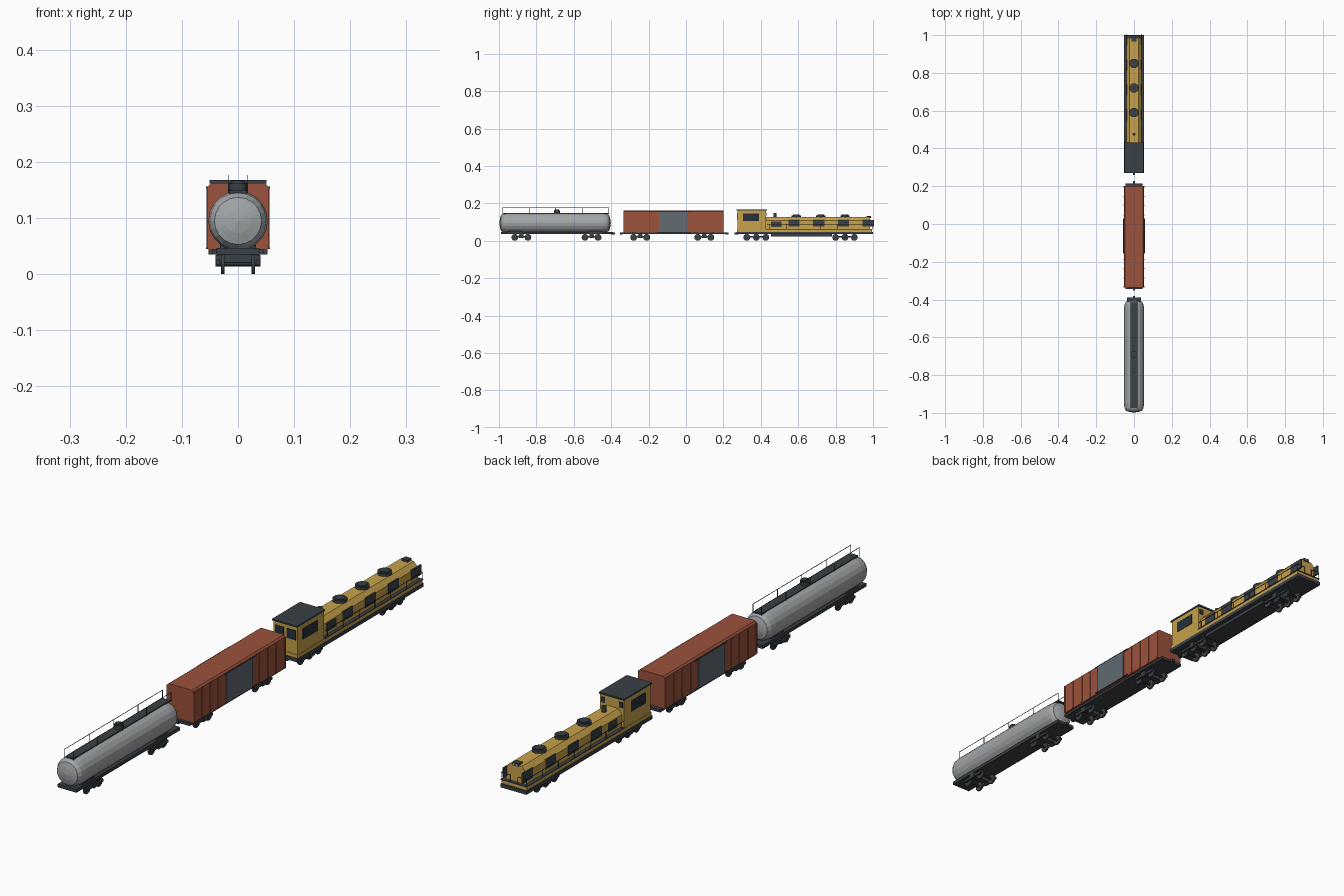
import bpy, bmesh, math
from mathutils import Matrix

if "Cube" in bpy.data.objects:
    bpy.data.objects.remove(bpy.data.objects["Cube"])


def mat(name, *rgb):
    m = bpy.data.materials.new(name)
    m.diffuse_color = (*rgb, 1)
    m.use_nodes = True
    m.node_tree.nodes["Principled BSDF"].inputs["Base Color"].default_value = m.diffuse_color
    return m


YELLOW = mat("yellow_paint", 0.58, 0.36, 0.07)
RED = mat("red_paint", 0.33, 0.085, 0.045)
DARK = mat("dark_metal", 0.042, 0.052, 0.062)
STEEL = mat("tank_steel", 0.36, 0.38, 0.39)
DOOR = mat("door_grey", 0.12, 0.145, 0.168)
GLASS = mat("dark_glass", 0.02, 0.03, 0.045)


def finish(name, bm, material):
    bmesh.ops.recalc_face_normals(bm, faces=bm.faces)
    me = bpy.data.meshes.new(name)
    bm.to_mesh(me)
    bm.free()
    me.materials.append(material)
    ob = bpy.data.objects.new(name, me)
    bpy.context.collection.objects.link(ob)
    return ob


def box(name, x, y, z, material):
    """Box from (min, max) pairs."""
    bm = bmesh.new()
    bmesh.ops.create_cube(bm, size=1)
    for v in bm.verts:
        v.co = [(r[0] + r[1]) / 2 + c * (r[1] - r[0]) for c, r in zip(v.co, (x, y, z))]
    return finish(name, bm, material)


def sides(name, x, y, z, material):
    """Same box on both sides of the train."""
    for s, label in ((1, "right"), (-1, "left")):
        box(f"{name}_{label}", sorted((s * x[0], s * x[1])), y, z, material)


def cyl(name, loc, r, depth, material, axis="Z", n=16):
    bm = bmesh.new()
    rot = {"Z": Matrix(), "X": Matrix.Rotation(math.pi / 2, 4, "Y"),
           "Y": Matrix.Rotation(math.pi / 2, 4, "X")}[axis]
    bmesh.ops.create_cone(bm, cap_ends=True, segments=n, radius1=r, radius2=r,
                          depth=depth, matrix=Matrix.Translation(loc) @ rot)
    return finish(name, bm, material)


def extrude_y(name, pts, y0, y1, material):
    """Closed half profile (x >= 0, bottom to top), mirrored and extruded along y."""
    pts = pts + [(-x, z) for x, z in reversed(pts)]
    bm = bmesh.new()
    f = bm.faces.new([bm.verts.new((x, y0, z)) for x, z in pts])
    g = bmesh.ops.extrude_face_region(bm, geom=[f])
    for v in g["geom"]:
        if isinstance(v, bmesh.types.BMVert):
            v.co.y = y1
    return finish(name, bm, material)


def bogie(name, axles):
    """Wheelsets, side frames and bolster."""
    mid = sum(axles) / len(axles)
    for i, y in enumerate(axles):
        for s in (-1, 1):
            cyl(f"{name}_wheel_{i}_{s}", (s * 0.027, y, 0.018), 0.018, 0.006, DARK, "X")
        cyl(f"{name}_axle_{i}", (0, y, 0.018), 0.004, 0.076, DARK, "X", 8)
    sides(f"{name}_frame", (0.032, 0.038), (axles[0] - 0.012, axles[-1] + 0.012),
          (0.017, 0.026), DARK)
    sides(f"{name}_spring", (0.032, 0.040), (mid - 0.012, mid + 0.012), (0.014, 0.034), DARK)
    box(f"{name}_bolster", (-0.034, 0.034), (mid - 0.01, mid + 0.01), (0.02, 0.037), DARK)


def coupler(name, y0, y1):
    box(name, (-0.006, 0.006), (y0, y1), (0.034, 0.044), DARK)


# ---------- Tank car ----------
profile = [(0.0, 0.0), (0.003, 0.022), (0.009, 0.042), (0.022, 0.050), (0.045, 0.053)]
Y0, Y1 = -0.998, -0.402
rings = [(Y0 + d, r) for d, r in profile] + [(Y1 - d, r) for d, r in reversed(profile)]
bm = bmesh.new()
line = [bm.verts.new((0, y, 0.095 + r)) for y, r in rings]
edges = [bm.edges.new(p) for p in zip(line, line[1:])]
bmesh.ops.spin(bm, geom=line + edges, cent=(0, 0, 0.095), axis=(0, 1, 0),
               angle=2 * math.pi, steps=20)
bmesh.ops.remove_doubles(bm, verts=bm.verts, dist=1e-5)
finish("tank_shell", bm, STEEL)
box("tank_underframe", (-0.038, 0.038), (-0.99, -0.39), (0.035, 0.047), DARK)
for y in (-0.915, -0.485):
    box("tank_saddle", (-0.032, 0.032), (y - 0.035, y + 0.035), (0.04, 0.06), DARK)
coupler("tank_coupler", -0.40, -0.38)
bogie("tank_front_bogie", (-0.915, -0.845))
bogie("tank_back_bogie", (-0.54, -0.47))
# Roof walkway, hatch and railings
box("tank_walkway", (-0.016, 0.016), (-0.975, -0.415), (0.144, 0.149), DARK)
cyl("tank_hatch", (0, -0.69, 0.154), 0.017, 0.016, DARK)
cyl("tank_hatch_lid", (0, -0.69, 0.164), 0.012, 0.006, DARK)
sides("tank_rail", (0.0165, 0.018), (-0.98, -0.412), (0.1755, 0.177), DARK)
for i in range(5):
    y = -0.979 + i * 0.1415
    sides(f"tank_rail_post_{i}", (0.0165, 0.018), (y - 0.0008, y + 0.0008),
          (0.144, 0.177), DARK)

# ---------- Box car ----------
extrude_y("boxcar_body", [(0.053, 0.043), (0.053, 0.157), (0.047, 0.163)], -0.335, 0.2, RED)
box("boxcar_underframe", (-0.045, 0.045), (-0.345, 0.215), (0.035, 0.045), DARK)
sides("boxcar_door", (0.05, 0.0565), (-0.145, 0.005), (0.048, 0.153), DOOR)
sides("boxcar_door_top_rail", (0.05, 0.057), (-0.155, 0.03), (0.153, 0.156), DARK)
sides("boxcar_door_bottom_rail", (0.05, 0.057), (-0.155, 0.03), (0.045, 0.048), DARK)
for i, y in enumerate((-0.332, -0.285, -0.235, -0.188, 0.048, 0.097, 0.146, 0.197)):
    sides(f"boxcar_rib_{i}", (0.05, 0.0555), (y - 0.003, y + 0.003), (0.045, 0.156), RED)
coupler("boxcar_front_coupler", -0.353, -0.34)
coupler("boxcar_back_coupler", 0.21, 0.228)
bogie("boxcar_front_bogie", (-0.28, -0.21))
bogie("boxcar_back_bogie", (0.063, 0.133))

# ---------- Locomotive ----------
box("loco_deck", (-0.053, 0.053), (0.27, 1.0), (0.035, 0.048), DARK)
box("loco_sill", (-0.051, 0.051), (0.273, 0.995), (0.048, 0.061), YELLOW)
box("loco_walkway", (-0.053, 0.053), (0.43, 0.998), (0.061, 0.064), DARK)
extrude_y("loco_hood", [(0.040, 0.06), (0.040, 0.108), (0.024, 0.126)], 0.42, 0.985, YELLOW)
box("loco_fuel_tank", (-0.038, 0.038), (0.455, 0.78), (0.023, 0.037), DARK)
coupler("loco_coupler", 0.26, 0.28)
bogie("loco_front_bogie", (0.325, 0.376, 0.427))
bogie("loco_back_bogie", (0.80, 0.85, 0.90))
# Cab
box("loco_cab", (-0.049, 0.049), (0.275, 0.428), (0.048, 0.162), YELLOW)
box("loco_cab_roof", (-0.051, 0.051), (0.27, 0.432), (0.162, 0.168), DARK)
sides("loco_cab_side_window", (0.045, 0.0505), (0.305, 0.39), (0.105, 0.145), GLASS)
sides("loco_cab_front_window", (0.006, 0.042), (0.2735, 0.28), (0.112, 0.148), GLASS)
sides("loco_cab_back_window", (0.028, 0.044), (0.42, 0.4295), (0.132, 0.152), GLASS)
# Hood grilles, fans, exhaust and headlight
for i in range(4):
    y = 0.577 + i * 0.1325
    sides(f"loco_grille_{i}", (0.036, 0.0415), (y - 0.03, y + 0.03), (0.075, 0.111), DARK)
sides("loco_small_grille", (0.036, 0.0415), (0.455, 0.51), (0.073, 0.104), DARK)
for i, y in enumerate((0.59, 0.72, 0.85)):
    cyl(f"loco_fan_{i}", (0, y, 0.129), 0.025, 0.014, DARK)
    cyl(f"loco_fan_cap_{i}", (0, y, 0.137), 0.018, 0.005, DARK)
cyl("loco_exhaust", (0, 0.475, 0.135), 0.008, 0.024, DARK, n=12)
box("loco_headlight", (-0.012, 0.012), (0.965, 0.988), (0.122, 0.133), DARK)
for s in (-1, 1):
    cyl("loco_headlight_lens", (s * 0.006, 0.988, 0.1275), 0.004, 0.003, STEEL, "Y", 10)
# Walkway handrails
sides("loco_handrail", (0.0505, 0.052), (0.432, 0.997), (0.088, 0.0895), DARK)
for i in range(7):
    y = 0.445 + i * 0.0917
    sides(f"loco_handrail_post_{i}", (0.0505, 0.052), (y - 0.0008, y + 0.0008),
          (0.062, 0.0895), DARK)
sides("loco_end_rail", (0.015, 0.052), (0.9955, 0.997), (0.088, 0.0895), DARK)
sides("loco_end_rail_post", (0.015, 0.0165), (0.9955, 0.997), (0.062, 0.0895), DARK)
